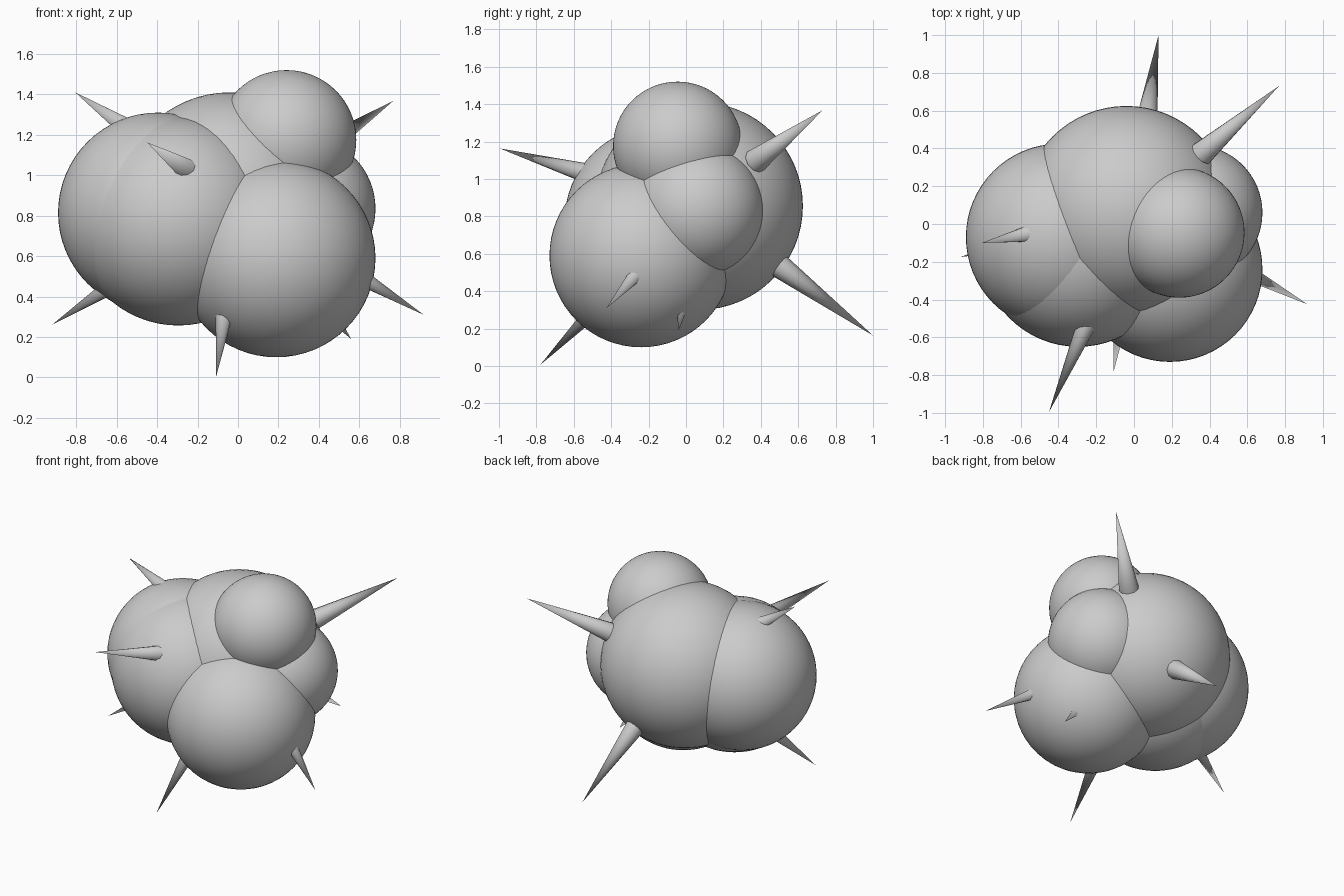
import bpy
from mathutils import Vector

if "Cube" in bpy.data.objects:
    bpy.data.objects.remove(bpy.data.objects["Cube"])

# Overlapping smooth lobes: name, centre, radius
LOBES = [
    ("back_lobe", (-0.04, 0.07, 0.855), 0.555),
    ("lower_right_lobe", (0.19, -0.24, 0.59), 0.49),
    ("top_lobe", (0.24, -0.045, 1.175), 0.345),
    ("right_lobe", (0.322, 0.06, 0.835), 0.358),
    ("front_left_lobe", (-0.295, -0.135, 0.772), 0.515),
    ("left_lobe", (-0.395, -0.07, 0.815), 0.495),
]

# Spike tips; every spike points away from the core
CORE = Vector((0.0, 0.06, 0.86))
TIPS = [
    (-0.805, -0.10, 1.41),
    (-0.45, -0.995, 1.163),
    (0.767, 0.73, 1.367),
    (0.13, 1.0, 0.163),
    (0.918, -0.425, 0.31),
    (-0.108, -0.78, 0.005),
    (-0.918, -0.175, 0.262),
    (0.56, -0.04, 0.19),
]
BASE_DIST, BASE_RADIUS, SIDES = 0.53, 0.067, 10


def add_lobe(name, centre, radius):
    bpy.ops.mesh.primitive_uv_sphere_add(segments=64, ring_count=32, radius=radius, location=centre)
    bpy.context.object.name = name
    bpy.ops.object.shade_smooth()


def add_spike(name, tip):
    tip = Vector(tip)
    axis = (tip - CORE).normalized()
    base = CORE + axis * BASE_DIST
    bpy.ops.mesh.primitive_cone_add(vertices=SIDES, radius1=BASE_RADIUS, radius2=0,
                                    depth=(tip - base).length, location=(tip + base) / 2,
                                    rotation=axis.to_track_quat('Z', 'Y').to_euler())
    bpy.context.object.name = name
    bpy.ops.object.shade_smooth_by_angle(angle=0.8)


for lobe in LOBES:
    add_lobe(*lobe)
for i, t in enumerate(TIPS, 1):
    add_spike(f"spike_{i}", t)
